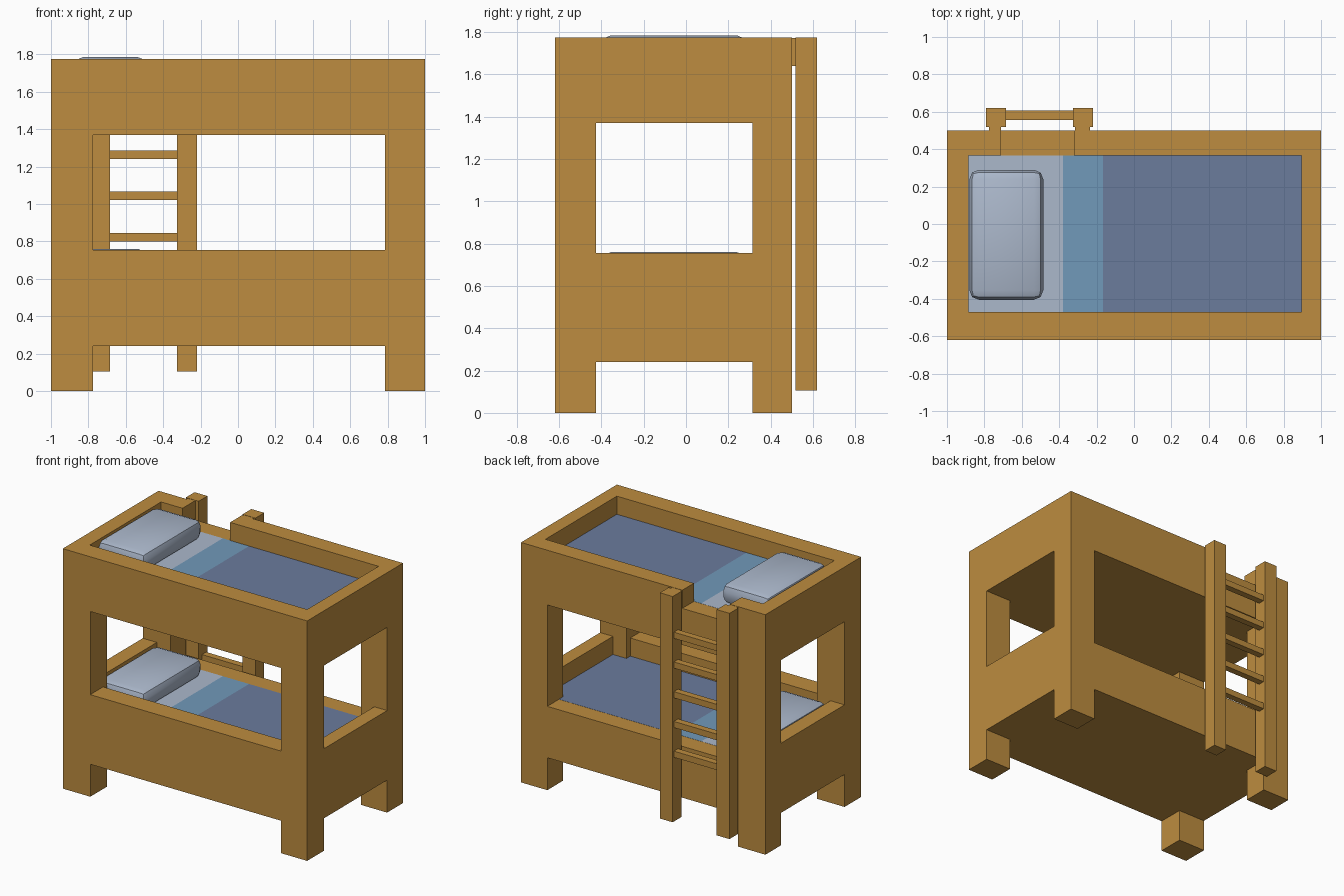
import bpy, bmesh
from mathutils import Vector

if "Cube" in bpy.data.objects:
    bpy.data.objects.remove(bpy.data.objects["Cube"])


def material(name, rgb):
    m = bpy.data.materials.new(name)
    m.diffuse_color = (*rgb, 1)
    m.use_nodes = True
    m.node_tree.nodes["Principled BSDF"].inputs["Base Color"].default_value = m.diffuse_color
    return m


WOOD = material("warm wood", (0.51, 0.265, 0.05))
LINEN = material("pale linen", (0.41, 0.48, 0.60))
FOLD = material("light blue fold", (0.165, 0.32, 0.49))
BLANKET = material("slate blue blanket", (0.145, 0.20, 0.335))


def box(name, x0, x1, y0, y1, z0, z1, mat=None):
    lo, hi = Vector((x0, y0, z0)), Vector((x1, y1, z1))
    bm = bmesh.new()
    bmesh.ops.create_cube(bm, size=1)
    for v in bm.verts:
        v.co = Vector([(lo[i] + hi[i]) / 2 + v.co[i] * (hi[i] - lo[i]) for i in range(3)])
    me = bpy.data.meshes.new(name)
    bm.to_mesh(me)
    bm.free()
    ob = bpy.data.objects.new(name, me)
    bpy.context.collection.objects.link(ob)
    if mat:
        me.materials.append(mat)
    return ob


def activate(ob):
    bpy.ops.object.select_all(action='DESELECT')
    ob.select_set(True)
    bpy.context.view_layer.objects.active = ob


def carve(ob, *bounds):
    cutter = box("cutter", *bounds)
    cutter.hide_render = True
    mod = ob.modifiers.new("cut", 'BOOLEAN')
    mod.operation, mod.solver, mod.object = 'DIFFERENCE', 'EXACT', cutter
    activate(ob)
    bpy.ops.object.modifier_apply(modifier=mod.name)
    bpy.data.objects.remove(cutter)


# bunk frame: one block, carved down to corner posts and two trays
X0, X1 = -0.775, 0.785      # inner faces of the posts along x
Y0, Y1 = -0.425, 0.315      # inner faces of the posts along y
LOW, HIGH = 0.62, 1.64      # mattress tops
frame = box("bunk_frame", -1, 1, -0.62, 0.5, 0, 1.775, WOOD)
for za, zb in ((-0.2, 0.24), (0.755, 1.37)):
    carve(frame, X0, X1, -1, 1, za, zb)           # openings front to back
    carve(frame, -2, 2, Y0, Y1, za, zb)           # openings side to side
carve(frame, -0.885, 0.895, -0.47, 0.365, HIGH - 0.01, 2)    # upper tray
carve(frame, X0, X1, -0.47, 0.365, LOW - 0.01, 0.9)          # lower tray
carve(frame, -0.885, 0.895, Y0, Y1, LOW - 0.01, 0.9)
carve(frame, X0, X1, 0.2, 0.8, LOW, 0.9)                     # low back rail for access
carve(frame, -0.71, -0.32, 0.3, 0.8, HIGH, 2)                # ladder gap in the guard rail

# bedding on both levels
for level, z in (("lower", LOW), ("upper", HIGH)):
    for part, xa, xb, mat in (("sheet", -0.885, -0.38, LINEN),
                              ("sheet_fold", -0.38, -0.165, FOLD),
                              ("blanket", -0.165, 0.895, BLANKET)):
        box(f"{level}_{part}", xa, xb, -0.47, 0.365, z - 0.012, z + 0.001, mat)
    top = 1.785 if level == "upper" else 0.76
    pillow = box(f"{level}_pillow", -0.88, -0.485, -0.405, 0.29, z, top, LINEN)
    bev = pillow.modifiers.new("soft edges", 'BEVEL')
    bev.width, bev.segments = 0.05, 2
    activate(pillow)
    bpy.ops.object.modifier_apply(modifier=bev.name)
    bpy.ops.object.shade_smooth_by_angle()

# ladder at the back: rails, brackets and rungs
for side, xa, xb, ba, bb in (("left", -0.79, -0.685, -0.775, -0.71),
                             ("right", -0.325, -0.22, -0.315, -0.235)):
    box(f"ladder_rail_{side}", xa, xb, 0.518, 0.62, 0.105, 1.775, WOOD)
    box(f"ladder_bracket_{side}", ba, bb, 0.48, 0.53, HIGH, 1.773, WOOD)
for i in range(5):
    z = 0.58 + 0.22 * i
    box(f"ladder_rung_{i + 1}", -0.7, -0.31, 0.557, 0.606, z, z + 0.046, WOOD)
